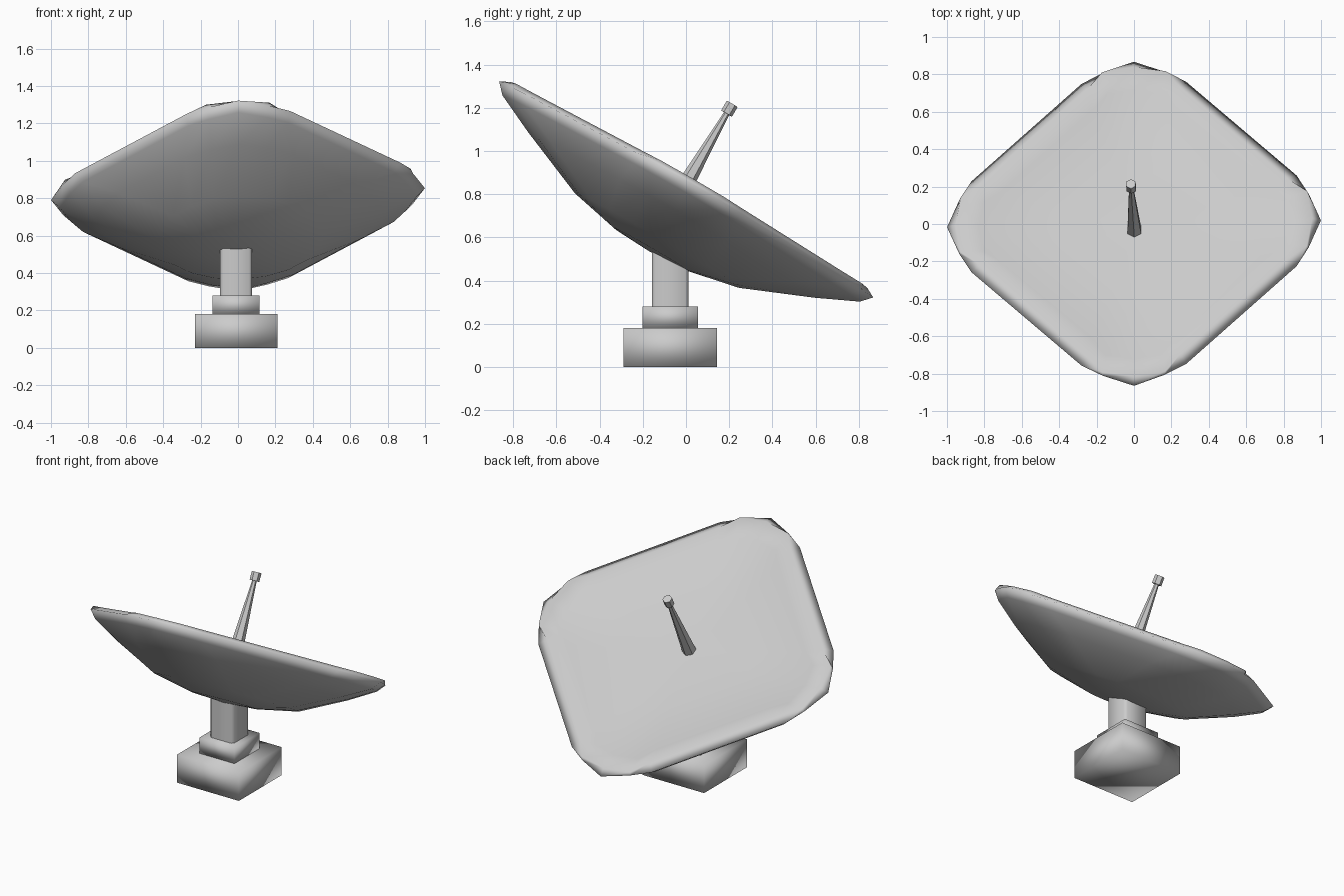
import bpy, bmesh, math
from mathutils import Matrix, Vector

if "Cube" in bpy.data.objects:
    bpy.data.objects.remove(bpy.data.objects["Cube"])

CX, CY = -0.01, -0.073
# dish frame: local z is the dish axis, tilted 30 degrees to +y with a slight sideways roll
TILT = (Matrix.Translation((0, 0, 0.82)) @ Matrix.Rotation(math.radians(-30), 4, 'X')
        @ Matrix.Rotation(math.radians(-2.1), 4, 'Y'))


def finish(name, bm, matrix=None, angle=None):
    bmesh.ops.recalc_face_normals(bm, faces=bm.faces)
    if matrix:
        bm.transform(matrix)
    me = bpy.data.meshes.new(name)
    bm.to_mesh(me)
    bm.free()
    ob = bpy.data.objects.new(name, me)
    bpy.context.collection.objects.link(ob)
    for p in me.polygons:
        p.use_smooth = True
    if angle:
        bpy.ops.object.select_all(action='DESELECT')
        ob.select_set(True)
        bpy.context.view_layer.objects.active = ob
        bpy.ops.object.shade_smooth_by_angle(angle=math.radians(angle))
    return ob


def block(name, w, d, z0, z1, chamfer=0, angle=None):
    bm = bmesh.new()
    m = Matrix.Translation((CX, CY, (z0 + z1) / 2)) @ Matrix.Diagonal((w, d, z1 - z0, 1))
    bmesh.ops.create_cube(bm, size=1, matrix=m)
    if chamfer:
        up = [e for e in bm.edges if abs(e.verts[0].co.z - e.verts[1].co.z) > 0.01]
        bmesh.ops.bevel(bm, geom=up, offset=chamfer, segments=1, affect='EDGES')
    return finish(name, bm, angle=angle)


def cone(name, r0, r1, z0, z1, sides):
    bm = bmesh.new()
    bmesh.ops.create_cone(bm, cap_ends=True, segments=sides, radius1=r0, radius2=r1,
                          depth=z1 - z0,
                          matrix=Matrix.Translation((0.0, -0.014, (z0 + z1) / 2)))
    return finish(name, bm, TILT, angle=30)


# stepped pedestal
block("base", 0.44, 0.435, 0, 0.18)
block("base_step", 0.25, 0.255, 0.18, 0.28)
block("column", 0.17, 0.17, 0.28, 0.55, chamfer=0.015, angle=60)

# dish: four-cornered rounded bowl with a thick rim and a nearly flat front
# each ring: (height, corner points of one quarter, scale)
wide = [(1, 0), (0.935, 0.165), (0.87, 0.28), (0.28, 0.87), (0.165, 0.935)]
crest = [(0.955, 0), (0.925, 0.17), (0.82, 0.25), (0.25, 0.82), (0.17, 0.925)]
bowl = [(1, 0), (0.95, 0.19), (0.84, 0.38), (0.38, 0.84), (0.19, 0.95)]
round_ring = [(math.cos(math.radians(a)), math.sin(math.radians(a))) for a in (0, 18, 36, 54, 72)]
rings = [(-0.32, round_ring, 0.20), (-0.27, round_ring, 0.44), (-0.135, bowl, 0.765),
         (-0.046, wide, 0.955), (0.002, wide, 1.0), (0.026, crest, 1.0),
         (-0.005, crest, 0.87), (-0.035, crest, 0.45)]
bm = bmesh.new()
loops = []
for h, quarter, s in rings:
    loop = []
    for q in range(4):
        rot = Matrix.Rotation(q * math.pi / 2, 3, 'Z')
        loop += [bm.verts.new(rot @ Vector((x * s, y * s, h))) for x, y in quarter]
    loops.append(loop)
n = len(loops[0])
for a, b in zip(loops, loops[1:]):
    for i in range(n):
        j = (i + 1) % n
        bm.faces.new((a[i], a[j], b[j], b[i]))
for loop, h in ((loops[0], -0.332), (loops[-1], -0.045)):
    c = bm.verts.new((0, 0, h))
    for i in range(n):
        bm.faces.new((loop[i], loop[(i + 1) % n], c))
finish("dish", bm, TILT)

# feed antenna with its small tip
cone("feed_antenna", 0.043, 0.013, -0.06, 0.41, 6)
cone("antenna_tip", 0.029, 0.029, 0.40, 0.452, 6)
